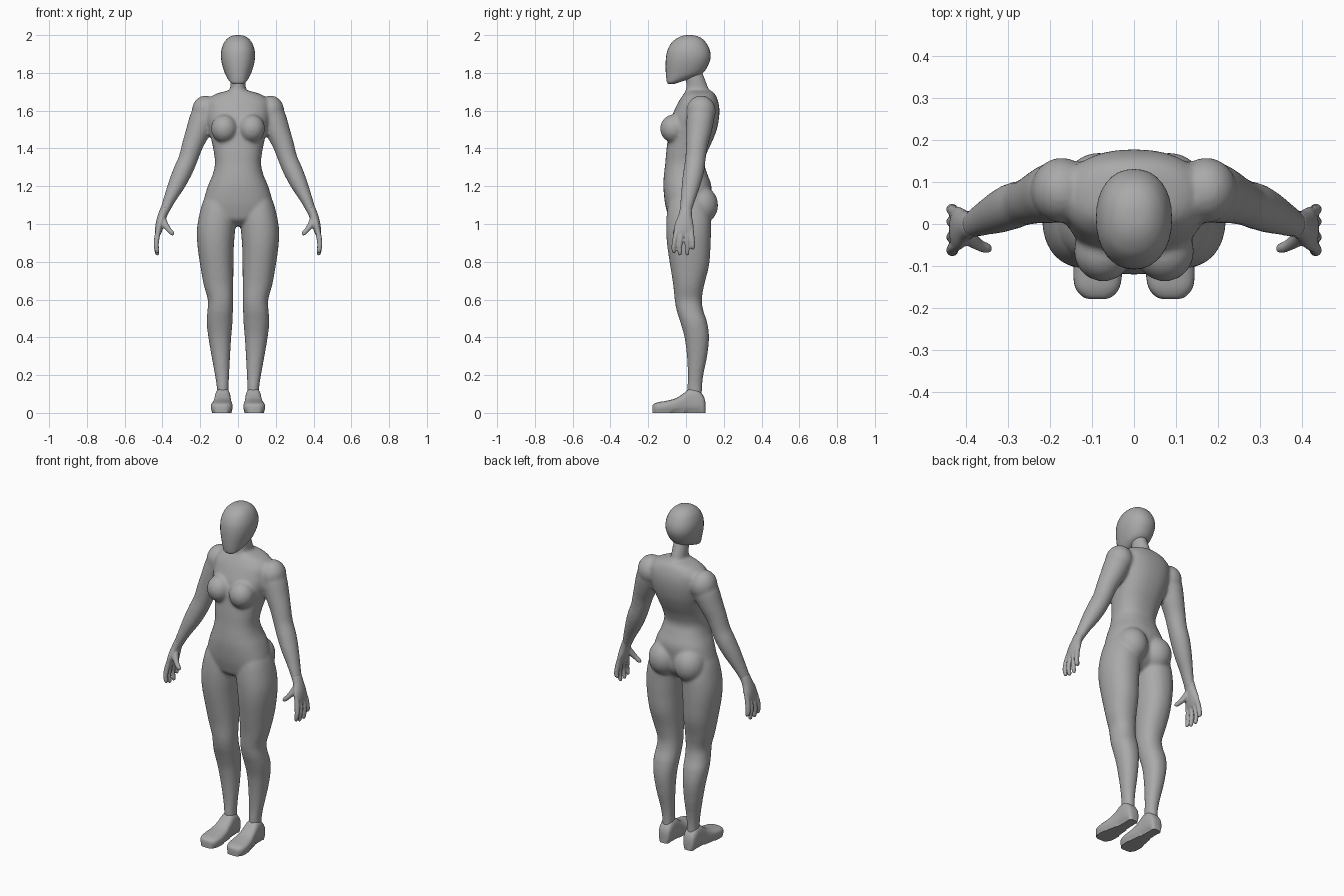
import bpy, bmesh, math
from mathutils import Vector, Matrix

skin = bpy.data.materials.new("matte grey")
skin.diffuse_color = (0.4, 0.4, 0.4, 1)


def spline(rows, steps):
    """Catmull-Rom interpolation of section rows."""
    rows = [Vector(r) for r in rows]
    out = []
    for i in range(len(rows) - 1):
        a, b, c, d = rows[max(i - 1, 0)], rows[i], rows[i + 1], rows[min(i + 2, len(rows) - 1)]
        for k in range(steps):
            t = k / steps
            out.append(0.5 * (2 * b + (c - a) * t + (2 * a - 5 * b + 4 * c - d) * t * t
                              + (3 * b - a - 3 * c + d) * t ** 3))
    return out + [rows[-1]]


def loft(bm, rows, axis=None, side=1, n=32, power=2.0, steps=4):
    """Tube through rows (x, y, z, ru, rv); rings face axis, or follow the path."""
    rows = spline(rows, steps)
    rings = []
    for i, r in enumerate(rows):
        c = r[:]
        t = Vector(axis) if axis else (Vector(rows[min(i + 1, len(rows) - 1)][:3])
                                       - Vector(rows[max(i - 1, 0)][:3])).normalized()
        v = Vector((0, 0, 1)) if abs(t.y) > 0.9 else Vector((0, 1, 0))
        u = v.cross(t).normalized()
        v = t.cross(u)
        ring = []
        for k in range(n):
            a = 2 * math.pi * k / n
            ca, sa = math.cos(a), math.sin(a)
            pu = math.copysign(abs(ca) ** (2 / power), ca) * max(c[3], 0.002)
            pv = math.copysign(abs(sa) ** (2 / power), sa) * max(c[4], 0.002)
            p = Vector(c[:3]) + u * pu + v * pv
            ring.append(bm.verts.new((p.x * side, p.y, p.z)))
        rings.append(ring)
    for a, b in zip(rings, rings[1:]):
        for k in range(n):
            bm.faces.new((a[k], a[(k + 1) % n], b[(k + 1) % n], b[k]))
    bm.faces.new(rings[0])
    bm.faces.new(rings[-1])


def stack(bm, rows, **kw):
    """Vertical loft from rows (z, x_min, x_max, y_front, y_back)."""
    loft(bm, [((a + b) / 2, (f + k) / 2, z, (b - a) / 2, (k - f) / 2)
              for z, a, b, f, k in rows], axis=(0, 0, 1), **kw)


def ball(bm, loc, radii):
    m = Matrix.Translation(loc) @ Matrix.Diagonal((*radii, 1))
    bmesh.ops.create_uvsphere(bm, u_segments=24, v_segments=16, radius=1, matrix=m)


def finish(bm, name, voxel=0, relax=0):
    bmesh.ops.recalc_face_normals(bm, faces=bm.faces)
    me = bpy.data.meshes.new(name)
    bm.to_mesh(me)
    bm.free()
    me.materials.append(skin)
    ob = bpy.data.objects.new(name, me)
    bpy.context.collection.objects.link(ob)
    if voxel:
        m = ob.modifiers.new("blend", 'REMESH')
        m.mode, m.voxel_size, m.use_smooth_shade = 'VOXEL', voxel, True
        s = ob.modifiers.new("relax", 'SMOOTH')
        s.factor, s.iterations = 0.5, relax
    else:
        bpy.context.view_layer.objects.active = ob
        ob.select_set(True)
        bpy.ops.object.shade_smooth_by_angle(angle=math.radians(50))
        ob.select_set(False)
    return ob


# Head: egg-shaped skull tapering to a forward chin
bm = bmesh.new()
stack(bm, [(z, -w, w, f, b) for z, w, f, b in [
    (1.742, .026, -.095, -.06), (1.752, .042, -.101, -.03), (1.775, .058, -.105, .04),
    (1.80, .07, -.107, .09), (1.84, .083, -.108, .117), (1.88, .09, -.106, .13),
    (1.92, .088, -.098, .126), (1.96, .074, -.076, .106), (1.985, .052, -.045, .08),
    (1.997, .028, -.015, .05), (2.0, .004, .01, .025)]], power=2.2)
finish(bm, "head")

# Body: torso, neck, arms and legs blended into one skin
bm = bmesh.new()
stack(bm, [(z, -w, w, f, b) for z, w, f, b in [
    (.99, .04, -.04, .06), (1.02, .12, -.085, .10), (1.06, .185, -.10, .125), (1.12, .183, -.113, .13),
    (1.2, .16, -.12, .135), (1.26, .135, -.117, .115), (1.32, .122, -.11, .097),
    (1.38, .128, -.105, .112), (1.44, .14, -.098, .14), (1.5, .155, -.09, .163),
    (1.56, .168, -.078, .175), (1.61, .17, -.058, .177), (1.65, .165, -.038, .17),
    (1.685, .125, -.015, .155), (1.705, .06, .0, .135)]], power=2.3)
stack(bm, [(1.64, -.06, .06, -.02, .14), (1.70, -.043, .043, -.004, .125),
           (1.75, -.041, .041, -.0, .107), (1.82, -.04, .04, -.02, .08)])
for s in (1, -1):
    # bust, buttock, shoulder
    ball(bm, (.073 * s, -.065, 1.505), (.07, .072, .075))
    ball(bm, (.083 * s, .08, 1.10), (.088, .09, .10))
    ball(bm, (.172 * s, .08, 1.597), (.073, .078, .083))
    # arm
    loft(bm, [(.16, .08, 1.62, .06, .07), (.185, .076, 1.56, .07, .073),
              (.212, .068, 1.49, .064, .067), (.24, .058, 1.42, .056, .058),
              (.264, .05, 1.345, .051, .054), (.29, .042, 1.285, .051, .055),
              (.322, .028, 1.215, .046, .05), (.358, .012, 1.14, .034, .04),
              (.384, .0, 1.08, .026, .033), (.397, -.004, 1.045, .022, .032)], side=s)
    # leg
    stack(bm, [(.07, .05, .112, .01, .085), (.13, .05, .112, .008, .085), (.2, .047, .122, .01, .092),
               (.3, .042, .14, .005, .112), (.4, .036, .157, -.008, .122),
               (.48, .029, .166, -.03, .112), (.54, .027, .162, -.049, .092),
               (.6, .026, .16, -.06, .084), (.68, .025, .182, -.068, .097),
               (.78, .024, .2, -.084, .122), (.88, .022, .214, -.099, .13),
               (.96, .016, .218, -.105, .132), (1.04, .012, .207, -.103, .13),
               (1.12, .02, .185, -.09, .11), (1.18, .05, .15, -.06, .08)], side=s, power=2.2)
finish(bm, "body", voxel=0.009, relax=6)

for s, label in ((1, "left"), (-1, "right")):
    # Foot: flat sole, rounded instep and toe
    bm = bmesh.new()
    loft(bm, [(x, y, h / 2, w, h / 2) for y, x, w, h in [
        (.102, .081, .02, .06), (.092, .081, .034, .09), (.06, .081, .04, .125),
        (.02, .081, .042, .128), (-.02, .082, .046, .098), (-.06, .084, .053, .075),
        (-.11, .086, .058, .063), (-.15, .087, .053, .056), (-.172, .087, .036, .046),
        (-.178, .087, .02, .036)]], axis=(0, 1, 0), side=s, power=2.8)
    for v in bm.verts:
        if v.co.z < .012:
            v.co.z = 0
    finish(bm, label + "_foot")

    # Hand: palm, four fingers and a forward thumb
    bm = bmesh.new()
    loft(bm, [(.385, 0, 1.085, .024, .031), (.400, -.004, 1.045, .024, .036),
              (.413, -.009, 1.0, .023, .049), (.422, -.012, .96, .018, .053),
              (.425, -.012, .94, .012, .05)], side=s)
    for y0, y1, tip in ((-.048, -.064, .845), (-.023, -.032, .834),
                        (.003, .006, .834), (.027, .036, .864)):
        loft(bm, [(.418, y0, .98, .013, .013), (.429, (y0 + y1) / 2, .93, .0145, .0135),
                  (.433, y1, .885, .013, .0125), (.428, y1, tip + .01, .011, .011),
                  (.427, y1, tip, .005, .005)], side=s, n=16)
    loft(bm, [(.402, -.015, 1.035, .018, .018), (.388, -.035, 1.0, .018, .018),
              (.368, -.05, .972, .014, .014), (.348, -.058, .951, .012, .012),
              (.339, -.06, .944, .005, .005)], side=s, n=16)
    finish(bm, label + "_hand", voxel=0.005, relax=3)
